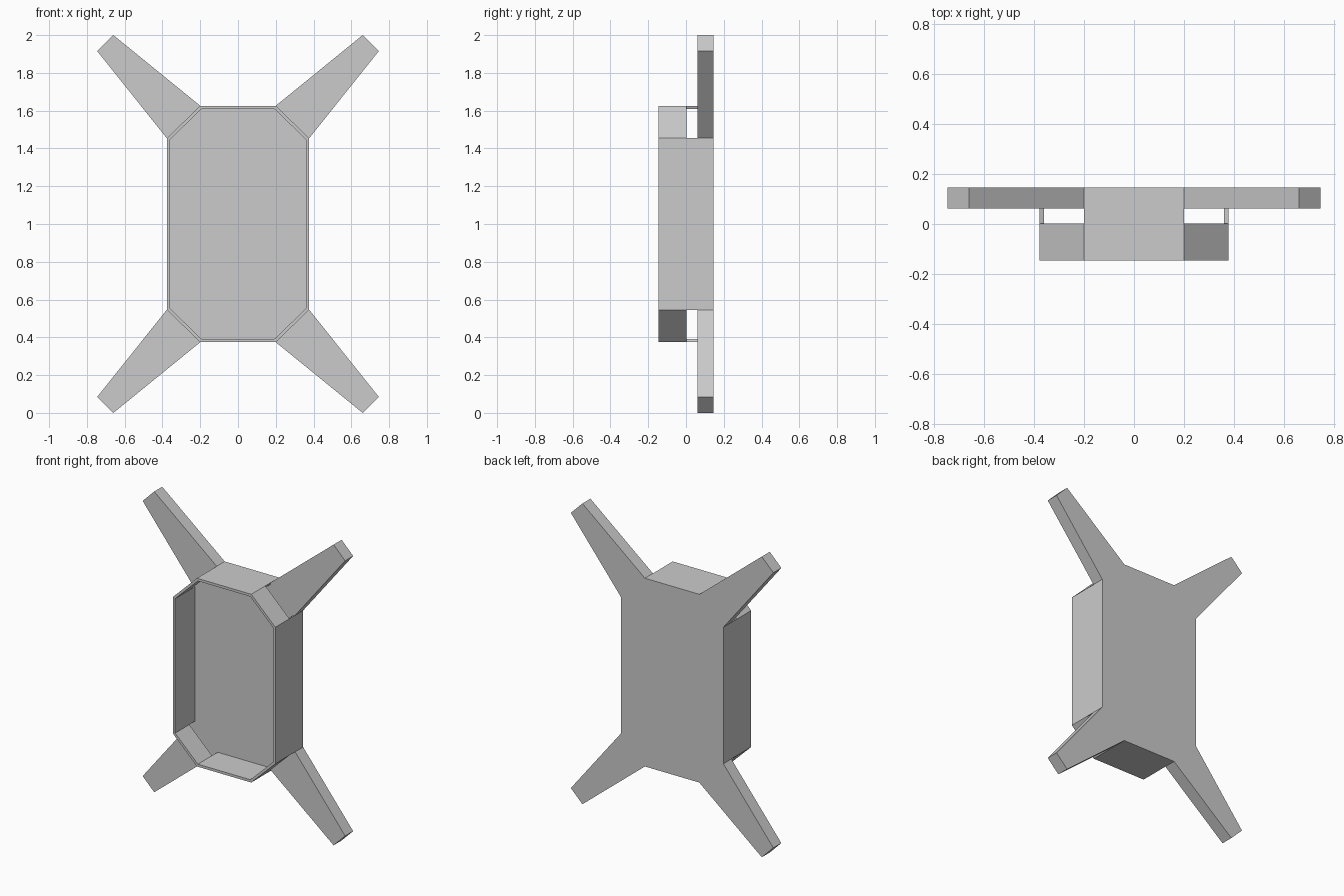
import bpy, bmesh

if "Cube" in bpy.data.objects:
    bpy.data.objects.remove(bpy.data.objects["Cube"])

Y_FRONT, Y_SLOT, Y_PLATE, Y_BACK = -0.146, 0.002, 0.062, 0.146
MID_Z = 1.0


def mirror_quadrants(points):
    """Repeat one quadrant's (x, z) points clockwise around the centre."""
    loop = []
    for sx, sz in ((1, 1), (1, -1), (-1, -1), (-1, 1)):
        quarter = points if sx == sz else points[::-1]
        loop += [(sx * x, MID_Z + sz * z) for x, z in quarter]
    return loop


def finish(name, bm):
    bmesh.ops.recalc_face_normals(bm, faces=bm.faces)
    mesh = bpy.data.meshes.new(name)
    bm.to_mesh(mesh)
    bm.free()
    obj = bpy.data.objects.new(name, mesh)
    bpy.context.collection.objects.link(obj)
    return obj


# Back plate with four tapered arms, one extruded outline
bm = bmesh.new()
outline = mirror_quadrants([(0.20, 0.626), (0.66, 1.0), (0.745, 0.915), (0.377, 0.454)])
face = bm.faces.new([bm.verts.new((x, Y_PLATE, z)) for x, z in outline])
ext = bmesh.ops.extrude_face_region(bm, geom=[face], use_keep_orig=True)
moved = [v for v in ext["geom"] if isinstance(v, bmesh.types.BMVert)]
bmesh.ops.translate(bm, verts=moved, vec=(0, Y_BACK - Y_PLATE, 0))
finish("back_plate_with_arms", bm)

# Thin eight-sided rim; straight walls reach the plate, corner walls stop short
outer = mirror_quadrants([(0.20, 0.626), (0.377, 0.454)])
inner = mirror_quadrants([(0.193, 0.609), (0.36, 0.447)])
bm = bmesh.new()
rings = [([bm.verts.new((x, y, z)) for x, z in outer],
          [bm.verts.new((x, y, z)) for x, z in inner])
         for y in (Y_FRONT, Y_SLOT, Y_PLATE)]


def strip(a, b, i, j):
    bm.faces.new((a[i], a[j], b[j], b[i]))


(fo, fi), (so, si), (po, pi) = rings
for i in range(8):
    j = (i + 1) % 8
    strip(fo, fi, i, j)          # front lip
    strip(fo, so, i, j)          # outer wall
    strip(fi, si, i, j)          # inner wall
    if i % 2 == 0:
        strip(so, si, i, j)      # back edge of corner wall, above the slot
    else:
        strip(so, po, i, j)      # straight wall continues to the plate
        strip(si, pi, i, j)
        strip(po, pi, i, j)
        for k in (i, j):         # mitred ends beside the slots
            bm.faces.new((so[k], po[k], pi[k], si[k]))
finish("tray_rim", bm)
